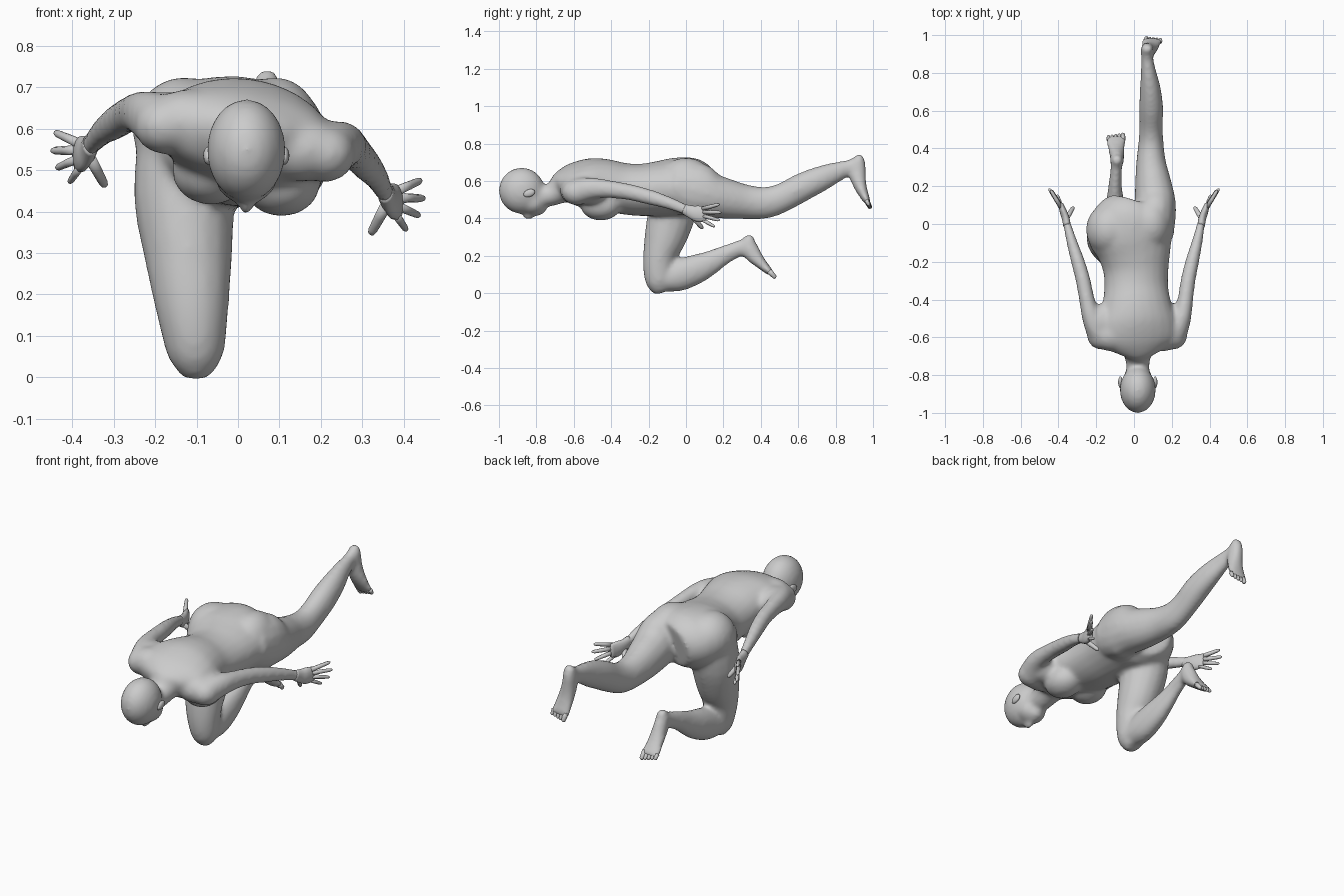
import bpy, bmesh, math
from mathutils import Vector, Matrix


def blend(p0, p1, p2, p3, t):
    return [0.5 * (2 * b + (c - a) * t + (2 * a - 5 * b + 4 * c - d) * t * t
                   + (3 * b - a - 3 * c + d) * t ** 3) for a, b, c, d in zip(p0, p1, p2, p3)]


def loft(bm, rings, n=16, steps=3):
    """Closed limb through rings of (x, y, z, half width, half depth, roll)."""
    rings = [tuple(r) + (0,) * (6 - len(r)) for r in rings]
    pts = []
    for i in range(len(rings) - 1):
        q = [rings[max(0, min(len(rings) - 1, i + k))] for k in (-1, 0, 1, 2)]
        pts += [blend(*q, s / steps) for s in range(steps)]
    pts.append(list(rings[-1]))
    loops = []
    for i, p in enumerate(pts):
        t = (Vector(pts[min(i + 1, len(pts) - 1)][:3]) - Vector(pts[max(i - 1, 0)][:3])).normalized()
        s = Vector((math.cos(p[5]), 0, -math.sin(p[5])))
        s = (s - t * s.dot(t)).normalized()
        u = t.cross(s)
        loops.append([bm.verts.new(Vector(p[:3]) + s * p[3] * math.cos(a) + u * p[4] * math.sin(a))
                      for a in (2 * math.pi * k / n for k in range(n))])
    faces = [bm.faces.new(loops[0]), bm.faces.new(loops[-1])]
    for l0, l1 in zip(loops, loops[1:]):
        faces += [bm.faces.new((l0[k], l0[(k + 1) % n], l1[(k + 1) % n], l1[k])) for k in range(n)]
    bmesh.ops.recalc_face_normals(bm, faces=faces)


def ball(bm, c, r, tilt=0):
    m = Matrix.Translation(c) @ Matrix.Rotation(tilt, 4, 'X') @ Matrix.Diagonal((*r, 1))
    bmesh.ops.create_uvsphere(bm, u_segments=20, v_segments=12, radius=1, matrix=m)


def digit(bm, a, b, r):
    """Rounded finger or toe from a to b."""
    a, b = Vector(a), Vector(b)
    loft(bm, [(*a.lerp(b, t), r * k, r * k) for t, k in
              ((0, 1.1), (0.45, 1), (0.85, 0.85), (0.96, 0.6), (1, 0.2))], n=8, steps=1)


def finish(name, bm):
    me = bpy.data.meshes.new(name)
    bm.to_mesh(me)
    bm.free()
    me.polygons.foreach_set("use_smooth", [True] * len(me.polygons))
    ob = bpy.data.objects.new(name, me)
    bpy.context.collection.objects.link(ob)
    return ob


body = bmesh.new()

# torso, chest rolled slightly
loft(body, [(.02, -.695, .565, .06, .055, .12), (.02, -.665, .578, .14, .078, .15),
            (.018, -.61, .585, .215, .107, .16), (.017, -.52, .585, .215, .134, .15),
            (.015, -.44, .58, .188, .138, .12), (.012, -.34, .56, .17, .137, .06),
            (.01, -.24, .552, .174, .14), (0, -.14, .56, .199, .147, .04),
            (-.015, -.05, .57, .232, .155, .06), (0, .04, .57, .207, .152, .05), (.02, .1, .56, .15, .12)], n=24)
# breasts and buttocks
ball(body, (.105, -.455, .47), (.095, .11, .082))
ball(body, (-.065, -.455, .498), (.095, .11, .082))
ball(body, (.09, 0, .59), (.112, .15, .135))
ball(body, (-.13, -.03, .595), (.125, .14, .13))

# neck and head
loft(body, [(.02, -.82, .52, .062, .06), (.02, -.73, .523, .064, .06),
            (.02, -.67, .555, .085, .078), (.02, -.60, .585, .12, .1)])
ball(body, (.02, -.878, .548), (.096, .124, .124))
ball(body, (.02, -.82, .488), (.078, .075, .07))
ball(body, (.02, -.78, .455), (.045, .035, .036))
ball(body, (.02, -.84, .42), (.018, .035, .028), .25)
ball(body, (.02, -.795, .426), (.028, .016, .015))
ears = bmesh.new()
for s in (-1, 1):
    ball(ears, (.02 + s * .092, -.838, .535), (.012, .032, .02), .35)
finish("ears", ears)

# stretched leg and foot
loft(body, [(.1, -.05, .57, .11, .13), (.115, .06, .55, .108, .148), (.11, .14, .522, .107, .12),
            (.1, .23, .502, .095, .107), (.09, .33, .487, .079, .092), (.09, .43, .484, .067, .085),
            (.09, .52, .513, .062, .078), (.091, .62, .566, .064, .077), (.086, .72, .612, .055, .069),
            (.077, .80, .646, .042, .056), (.07, .87, .672, .033, .042), (.068, .91, .69, .03, .04)])
loft(body, [(.07, .936, .74, .018, .015), (.07, .928, .722, .03, .03), (.07, .918, .68, .036, .045),
            (.074, .917, .63, .039, .046), (.085, .936, .56, .047, .033),
            (.095, .968, .492, .056, .019), (.097, .976, .475, .054, .014)])

# kneeling leg and foot
loft(body, [(-.125, -.05, .56, .12, .13), (-.13, -.075, .43, .122, .129), (-.12, -.11, .3, .108, .114),
            (-.113, -.14, .2, .094, .091), (-.106, -.145, .11, .08, .083),
            (-.102, -.14, .05, .067, .07), (-.1, -.125, .004, .035, .04)])
loft(body, [(-.105, -.15, .07, .065, .06), (-.1, -.05, .093, .066, .086), (-.1, .05, .127, .058, .081),
            (-.1, .13, .163, .046, .066), (-.1, .21, .207, .035, .051),
            (-.095, .28, .238, .031, .044), (-.093, .32, .258, .03, .04)])
loft(body, [(-.09, .336, .312, .018, .018), (-.09, .337, .292, .03, .03), (-.09, .336, .25, .036, .047),
            (-.09, .36, .205, .039, .045), (-.093, .405, .155, .047, .03),
            (-.095, .451, .11, .056, .019), (-.095, .459, .1, .054, .014)])

# arms: right path mirrored to the left, which is held higher
ARM = [(.17, -.62, .55, .04, .045), (.215, -.58, .545, .062, .07), (.252, -.5, .56, .051, .059),
       (.272, -.4, .555, .042, .048), (.286, -.3, .54, .04, .044), (.308, -.2, .515, .037, .042),
       (.333, -.1, .485, .03, .035), (.355, 0, .447, .022, .029), (.362, .02, .44, .02, .028)]
PALM = [(.355, -.01, .45, .02, .027), (.362, .03, .434, .02, .036),
        (.374, .065, .425, .019, .044), (.388, .108, .422, .013, .041)]
FINGERS = [((.388, .09, .452), (.442, .18, .476), .011), ((.39, .095, .433), (.45, .188, .432), .011),
           ((.388, .095, .412), (.438, .18, .39), .0105), ((.38, .085, .394), (.407, .155, .355), .0095),
           ((.36, .025, .42), (.32, .09, .345), .0135)]


def left(p):
    t = min(1, max(0, (p[1] + .62) / .62))
    return (-p[0] + .035 * (1 - t), p[1], p[2] + .065 + .05 * t, *p[3:])


for name, f in (("right_hand", lambda p: p), ("left_hand", left)):
    loft(body, [f(r) for r in ARM])
    # rounded shoulder and the muscle filling in towards the neck and armpit
    ball(body, f((.21, -.585, .54))[:3], (.074, .08, .07))
    ball(body, f((.15, -.59, .55))[:3], (.11, .085, .078))
    ball(body, f((.2, -.52, .545))[:3], (.06, .1, .072))
    hand = bmesh.new()
    loft(hand, [f(r) for r in PALM], n=14)
    for a, b, r in FINGERS:
        digit(hand, f(a), f(b), r)
    finish(name, hand)

# fuse the body volumes into one skin
ob = finish("body", body)
rm = ob.modifiers.new("fuse", 'REMESH')
rm.mode = 'VOXEL'
rm.voxel_size = .011
rm.use_smooth_shade = True
sm = ob.modifiers.new("soften", 'SMOOTH')
sm.factor = .5
sm.iterations = 14

# toes, big toe on the inner side
for name, c, d, inner in (("stretched_toes", (.098, .964, .498), (.004, .024, -.046), -1),
                          ("kneeling_toes", (-.095, .445, .119), (0, .034, -.038), 1)):
    bm = bmesh.new()
    for i in range(5):
        a = Vector(c) + Vector((inner * (.036 - .019 * i), 0, 0))
        digit(bm, a, a + Vector(d) * (1 - .09 * i), .0135 if i == 0 else .0105)
    finish(name, bm)
